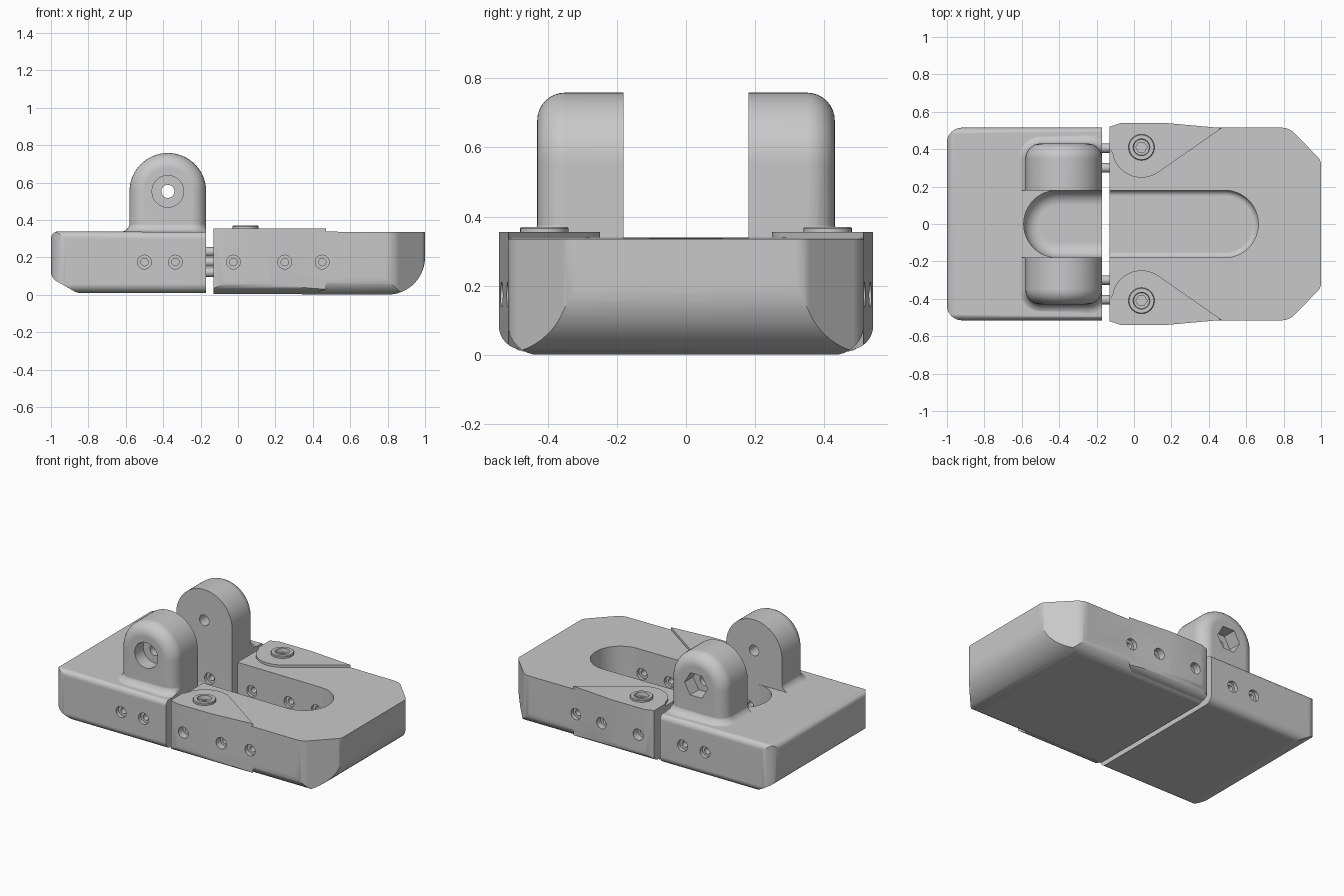
import bpy, bmesh
from math import sin, cos, tan, pi, radians
from mathutils import Vector

cube = bpy.data.objects.get("Cube")
if cube:
    bpy.data.objects.remove(cube)

grey = bpy.data.materials.new("satin_grey")
grey.use_nodes = True
colour = (0.58, 0.58, 0.58, 1)
grey.diffuse_color = colour
grey.node_tree.nodes["Principled BSDF"].inputs["Base Color"].default_value = colour


# ---------- helpers ----------
def place(axis, a, b, t):
    return {"X": (t, a, b), "Y": (a, t, b), "Z": (a, b, t)}[axis]


def loft(name, axis, *solids):
    """Each solid is a list of (offset along axis, 2D ring) stations with closed ends."""
    bm = bmesh.new()
    for stations in solids:
        rings = [[bm.verts.new(place(axis, p[0], p[1], t)) for p in ring] for t, ring in stations]
        n = len(rings[0])
        for lower, upper in zip(rings, rings[1:]):
            for i in range(n):
                j = (i + 1) % n
                bm.faces.new((lower[i], lower[j], upper[j], upper[i]))
        bm.faces.new(rings[0])
        bm.faces.new(rings[-1])
    bmesh.ops.remove_doubles(bm, verts=bm.verts, dist=1e-5)
    bmesh.ops.recalc_face_normals(bm, faces=bm.faces)
    mesh = bpy.data.meshes.new(name)
    bm.to_mesh(mesh)
    bm.free()
    mesh.materials.append(grey)
    obj = bpy.data.objects.new(name, mesh)
    bpy.context.collection.objects.link(obj)
    return obj


def rounded(corners, steps=8):
    """Polygon of (a, b, radius) corners turned into a ring with arcs."""
    ring = []
    for i, (a, b, r) in enumerate(corners):
        p = Vector((a, b))
        if r <= 0:
            ring.append(p)
            continue
        u = (Vector(corners[i - 1][:2]) - p).normalized()
        v = (Vector(corners[(i + 1) % len(corners)][:2]) - p).normalized()
        half = u.angle(v) / 2
        centre = p + (u + v).normalized() * r / sin(half)
        start = (p + u * r / tan(half) - centre).normalized()
        end = (p + v * r / tan(half) - centre).normalized()
        ring += [centre + start.slerp(end, k / steps) * r for k in range(steps + 1)]
    return ring


def circle(a, b, r, n=24):
    return [(a + r * cos(2 * pi * k / n), b + r * sin(2 * pi * k / n)) for k in range(n)]


def hexagon(a, b, r, n=24):
    ring = []
    for k in range(n):
        t = 2 * pi * k / n
        d = r * cos(pi / 6) / cos(t % (pi / 3) - pi / 6)
        ring.append((a + d * cos(t), b + d * sin(t)))
    return ring


def prism(name, axis, ring, lo, hi):
    return loft(name, axis, [(lo, ring), (hi, ring)])


def combine(obj, other, operation):
    mod = obj.modifiers.new("join", "BOOLEAN")
    mod.operation, mod.object, mod.solver = operation, other, "EXACT"
    bpy.context.view_layer.update()
    result = bpy.data.meshes.new_from_object(obj.evaluated_get(bpy.context.evaluated_depsgraph_get()))
    obj.modifiers.clear()
    obj.data = result
    bpy.data.objects.remove(other)


def finish(obj):
    obj.data.shade_smooth()
    obj.data.set_sharp_from_angle(angle=radians(32))
    mod = obj.modifiers.new("weighted", "WEIGHTED_NORMAL")
    mod.keep_sharp = True


def slot(x0, x1, floor, fillet):
    """Round-ended pocket cutter with a filleted floor."""
    stations = []
    for k in range(7):
        t = k / 6 * pi / 2
        o = fillet * (1 - sin(t))
        w = 0.18 - o
        ring = rounded([(x0 + o, -w, w * .999), (x1 - o, -w, w * .999),
                        (x1 - o, w, w * .999), (x0 + o, w, w * .999)], 12)
        stations.append((floor + fillet * (1 - cos(t)), ring))
    stations.append((0.6, ring))
    return loft("slot_cutter", "Z", stations)


def screw_holes(xs):
    """Stepped blind holes on the outer sides and on the slot walls."""
    solids = []
    for x in xs:
        big, small = circle(x, 0.175, 0.037), circle(x, 0.175, 0.02)
        for s in (1, -1):
            solids.append([(s * 0.14, big), (s * 0.2, big), (s * 0.2, small), (s * 0.25, small)])
            solids.append([(s * 0.6, big), (s * 0.49, big), (s * 0.49, small), (s * 0.43, small)])
    return loft("hole_cutter", "Y", *solids)


# ---------- rear block ----------
rear = prism("rear_block", "Z", rounded([(-1, -.515, .08), (-.17, -.515, 0), (-.17, .515, 0), (-1, .515, .08)]), -.1, .5)
side = rounded([(-1, .34, .04), (-1, .09, .06), (-.86, .01, .06), (-.17, .01, 0), (-.17, .335, 0)])
combine(rear, prism("side_cutter", "Y", side, -.7, .7), "INTERSECT")
end = rounded([(-.515, .01, .05), (.515, .01, .05), (.515, .34, .04), (-.515, .34, .04)])
combine(rear, prism("end_cutter", "X", end, -1.2, 0), "INTERSECT")
combine(rear, slot(-.59, .3, .06, .08), "DIFFERENCE")


# ---------- lugs with filleted feet ----------
def arch(inset):
    r = 0.205 - inset
    ring = [(-.375 + r * cos(pi * k / 32), .553 + r * sin(pi * k / 32)) for k in range(33)]
    return ring + [(-.375 - r, .25), (-.375 + r, .25)]


def foot(s, o):
    ring = rounded([(-.58 - o, .18, 0), (-.17 + o, .18, 0),
                    (-.17 + o, .43 + o, .08 + o), (-.58 - o, .43 + o, .08 + o)])
    return [(min(p[0], -.17), s * p[1]) for p in ring]


for s in (1, -1):
    bend = [k / 8 * pi / 2 for k in range(9)]
    lug = loft("lug", "Y", [(s * .18, arch(0))] + [(s * (.35 + .08 * sin(t)), arch(.08 * (1 - cos(t)))) for t in bend])
    flare = [(.335 + .055 * (1 - cos(t)), foot(s, .055 * (1 - sin(t)) - .002)) for t in bend]
    combine(rear, loft("lug_foot", "Z", [(.29, foot(s, .053))] + flare), "UNION")
    combine(rear, lug, "UNION")
    # pivot hole with a round recess in front and a hexagonal one behind
    recess = (hexagon if s > 0 else circle)(-.375, .553, .085)
    bore = circle(-.375, .553, .035)
    combine(rear, loft("pivot_cutter", "Y", [(s * .1, bore), (s * .34, bore), (s * .34, recess), (s * .5, recess)]), "DIFFERENCE")
combine(rear, screw_holes((-.5, -.335)), "DIFFERENCE")
finish(rear)

# ---------- front block ----------
plan = rounded([(-.13, -.515, 0), (.83, -.515, .1), (1, -.34, .06), (1, .34, .06), (.83, .515, .1), (-.13, .515, 0)])
front = prism("front_block", "Z", plan, -.1, .5)
side = rounded([(-.13, .34, 0), (-.13, .005, 0), (1, 0, .2), (1, .335, 0)], 14)
combine(front, prism("side_cutter", "Y", side, -.7, .7), "INTERSECT")
end = rounded([(-.515, 0, .09), (.515, 0, .09), (.515, .5, 0), (-.515, .5, 0)])
combine(front, prism("end_cutter", "X", end, -.3, 1.2), "INTERSECT")
combine(front, slot(-.4, .665, .06, .03), "DIFFERENCE")

# ---------- side cheeks with teardrop tops ----------
for s in (1, -1):
    tear = [(.04 + .157 * cos(radians(a)), .405 + .157 * sin(radians(a))) for a in range(-55, -171, -5)]
    tear += [(-.13, .4), (-.13, .52), (-.07, .54), (.17, .54), (.47, .513)]
    cheek = prism("cheek", "Z", [(x, s * y) for x, y in tear], .01, .355)
    under = rounded([(s * .2, .015, 0), (s * .541, .015, .07), (s * .541, .4, 0), (s * .2, .4, 0)])
    combine(cheek, prism("under_cutter", "X", under, -.3, .6), "INTERSECT")
    combine(front, cheek, "UNION")
    combine(front, prism("bolt_cutter", "Z", circle(.04, s * .41, .06), .27, .5), "DIFFERENCE")
combine(front, screw_holes((-.025, .25, .45)), "DIFFERENCE")
finish(front)

# ---------- socket bolts and coupling pins ----------
for s, label in ((1, "left"), (-1, "right")):
    at = (.04, s * .41)
    stack = [(.28, circle(*at, .058)), (.35, circle(*at, .058)), (.35, circle(*at, .07)), (.366, circle(*at, .07)),
             (.37, circle(*at, .066)), (.37, circle(*at, .045)), (.345, circle(*at, .042)),
             (.345, hexagon(*at, .03)), (.3, hexagon(*at, .03))]
    finish(loft(label + "_bolt", "Z", stack))
    pins = [[(-.19, circle(s * y, z, .025, 16)), (-.11, circle(s * y, z, .025, 16))]
            for y, z in ((.405, .175), (.3, .23), (.3, .12))]
    finish(loft(label + "_coupling_pins", "X", *pins))
